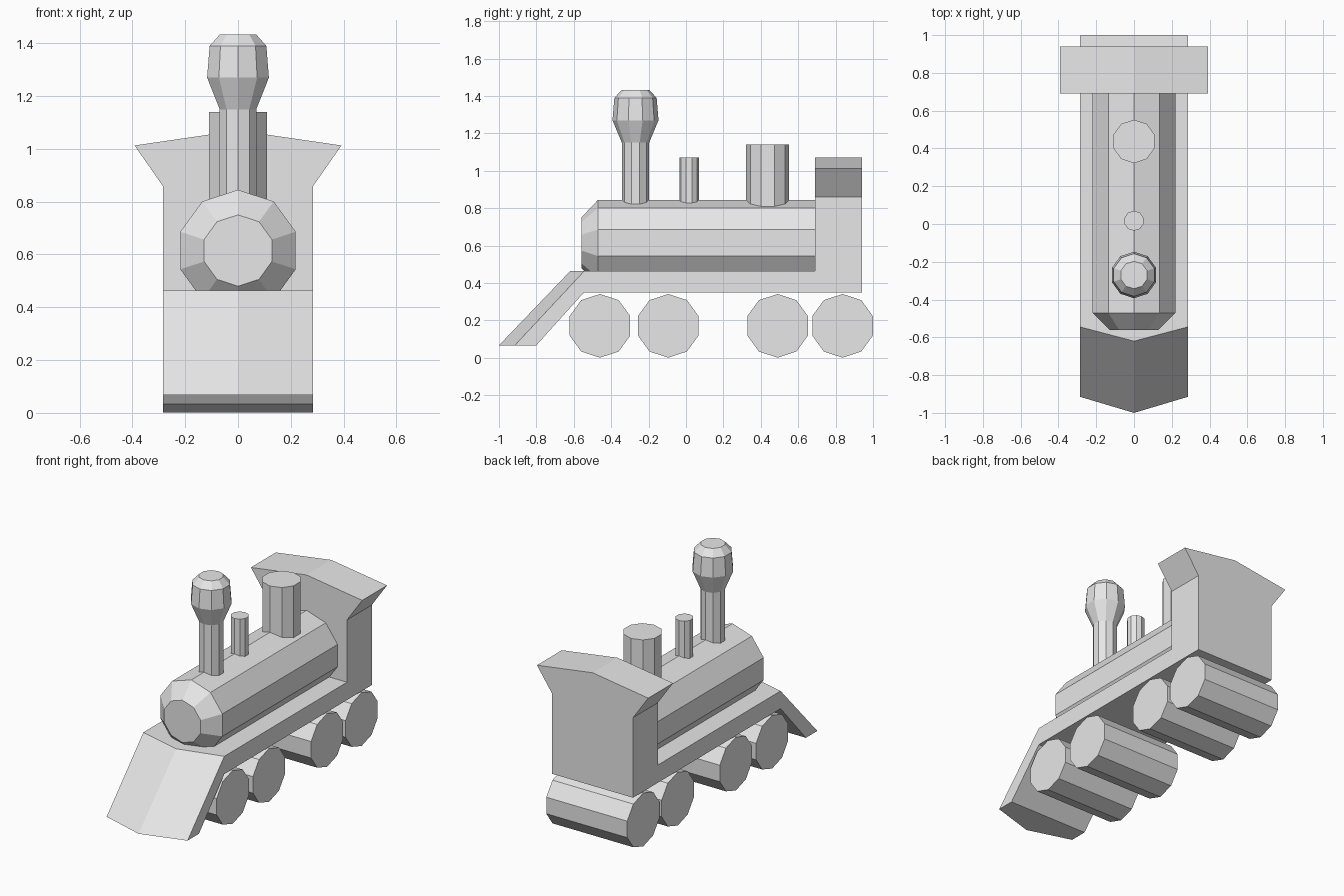
import bpy
import bmesh
from math import cos, sin, tau

if "Cube" in bpy.data.objects:
    bpy.data.objects.remove(bpy.data.objects["Cube"])

GREY = (0.8, 0.8, 0.8, 1.0)
paint = bpy.data.materials.new("plain grey")
paint.use_nodes = True
paint.diffuse_color = GREY
paint.node_tree.nodes["Principled BSDF"].inputs["Base Color"].default_value = GREY

HALF = 0.285       # half width of the body
DECK = 0.463       # top of the chassis
BELLY = 0.35       # underside of the chassis
CAB_FRONT, CAB_BACK = 0.69, 0.94
SIDES = 10


def loft(name, sections):
    """Skin matching closed outlines in order and cap both ends."""
    bm = bmesh.new()
    rings = [[bm.verts.new(p) for p in s] for s in sections]
    for a, b in zip(rings, rings[1:]):
        for i in range(len(a)):
            j = (i + 1) % len(a)
            bm.faces.new((a[i], a[j], b[j], b[i]))
    bm.faces.new(rings[0])
    bm.faces.new(rings[-1])
    bmesh.ops.recalc_face_normals(bm, faces=bm.faces)
    mesh = bpy.data.meshes.new(name)
    bm.to_mesh(mesh)
    bm.free()
    mesh.materials.append(paint)
    obj = bpy.data.objects.new(name, mesh)
    bpy.context.collection.objects.link(obj)
    return obj


def circle(radius):
    """Ten-sided outline with its first corner on the second axis."""
    return [(radius * sin(tau * i / SIDES), radius * cos(tau * i / SIDES))
            for i in range(SIDES)]


def upright(name, y, profile):
    """Vertical ten-sided part from (radius, height) pairs."""
    loft(name, [[(u, y + v, z) for u, v in circle(r)] for r, z in profile])


# Chassis with the sloping, pointed cowcatcher at its front
def chassis_section(x, top_y, tip_y):
    outline = [(CAB_FRONT, BELLY), (CAB_FRONT, DECK), (top_y, DECK),
               (tip_y, 0.067), (-0.80, 0.067), (-0.545, BELLY)]
    return [(x, y, z) for y, z in outline]


loft("chassis_and_cowcatcher", [
    chassis_section(-HALF, -0.545, -0.915),
    chassis_section(0, -0.62, -1.0),
    chassis_section(HALF, -0.545, -0.915)])

# Cab with flared eaves and a shallow ridged roof
half_cab = [(HALF, BELLY), (HALF, 0.86), (0.392, 1.013)]
cab_outline = half_cab + [(0, 1.07)] + [(-x, z) for x, z in reversed(half_cab)]
loft("cab", [[(x, y, z) for x, z in cab_outline] for y in (CAB_FRONT, CAB_BACK)])

# Boiler with a tapered nose
loft("boiler", [[(u, y, 0.615 + v) for u, v in circle(r)]
                for r, y in ((0.135, -0.56), (0.23, -0.47), (0.23, CAB_FRONT + 0.01))])

# Chimney, pipe and dome on top of the boiler
upright("chimney", -0.27, [(0.073, 0.75), (0.073, 1.15), (0.123, 1.27),
                           (0.113, 1.39), (0.073, 1.433)])
upright("small_pipe", 0.017, [(0.053, 0.75), (0.053, 1.07)])
upright("steam_dome", 0.437, [(0.115, 0.75), (0.115, 1.14)])

# Full-width wheel rollers
for number, y in enumerate((-0.46, -0.095, 0.49, 0.837), 1):
    loft(f"wheel_roller_{number}",
         [[(x, y + u, 0.171 + v) for u, v in circle(0.17)] for x in (-HALF, HALF)])
